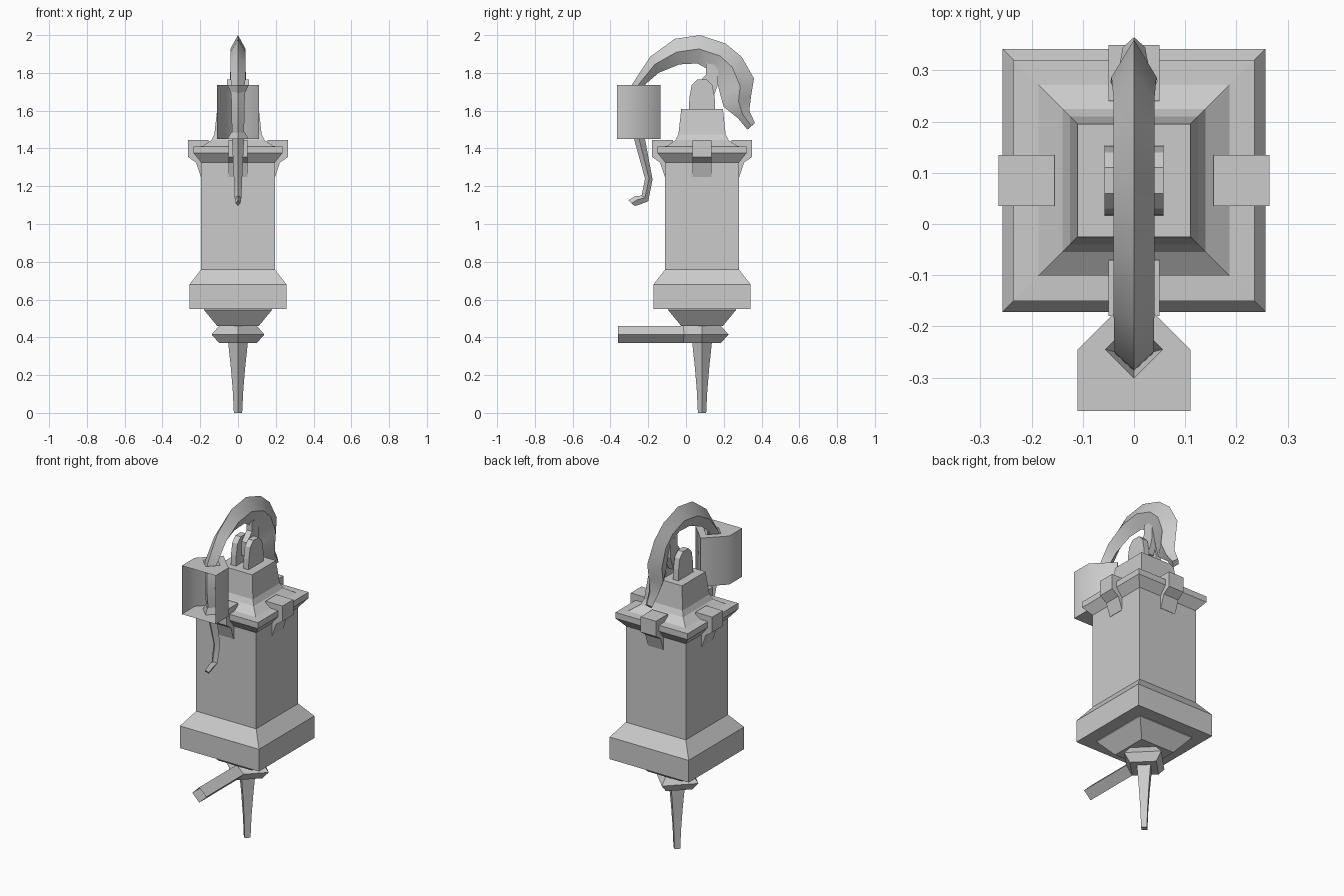
import bpy, bmesh, math
from mathutils import Vector, Matrix

CY = 0.085  # body axis in y


def finish(name, bm, smooth=None, recalc=True):
    if recalc:
        bmesh.ops.recalc_face_normals(bm, faces=bm.faces)
    me = bpy.data.meshes.new(name)
    bm.to_mesh(me)
    bm.free()
    ob = bpy.data.objects.new(name, me)
    bpy.context.collection.objects.link(ob)
    if smooth:
        bpy.ops.object.select_all(action='DESELECT')
        ob.select_set(True)
        bpy.context.view_layer.objects.active = ob
        bpy.ops.object.shade_smooth_by_angle(angle=math.radians(smooth))
    return ob


def loft(name, rings, caps=(True, True), smooth=None):
    bm = bmesh.new()
    vr = [[bm.verts.new(p) for p in r] for r in rings]
    n = len(rings[0])
    for a, b in zip(vr, vr[1:]):
        for i in range(n):
            bm.faces.new((a[i], a[(i + 1) % n], b[(i + 1) % n], b[i]))
    if caps[0]:
        bm.faces.new(vr[0][::-1])
    if caps[1]:
        bm.faces.new(vr[-1])
    return finish(name, bm, smooth)


def square(h, z):
    return [(sx * h, CY + sy * h, z) for sx, sy in ((-1, -1), (1, -1), (1, 1), (-1, 1))]


def diamond(r, z, cy=CY):
    return [(0, cy - r, z), (r, cy, z), (0, cy + r, z), (-r, cy, z)]


def plate(name, profile, x0, x1):
    return loft(name, [[(x, y, z) for y, z in profile] for x in (x0, x1)])


# lantern body: underside, base, column, flared cap and concave roof
loft("body", [square(h, z) for h, z in (
    (0.11, 0.46), (0.18, 0.545), (0.18, 0.55), (0.257, 0.55), (0.257, 0.68), (0.195, 0.76),
    (0.195, 1.325), (0.235, 1.375), (0.235, 1.41), (0.187, 1.412),
    (0.14, 1.445), (0.125, 1.475), (0.11, 1.61))])

# four clips over the cap edge
clip = [(0.155, 1.40), (0.155, 1.445), (0.265, 1.445), (0.265, 1.355),
        (0.222, 1.325), (0.197, 1.25), (0.185, 1.25), (0.185, 1.40)]
for k, side in enumerate(("back", "left", "front", "right")):
    ob = plate("clip_" + side, clip, -0.05, 0.05)
    ob.data.transform(Matrix.Translation((0, CY, 0)) @ Matrix.Rotation(k * math.pi / 2, 4, 'Z'))

# hinge cheeks on the roof and the tongue between them
cheek = [(0.015, 1.60), (0.018, 1.67), (0.03, 1.735), (0.06, 1.765),
         (0.11, 1.765), (0.14, 1.735), (0.152, 1.67), (0.155, 1.60)]
plate("hinge_cheek_right", cheek, 0.024, 0.058)
plate("hinge_cheek_left", cheek, -0.058, -0.024)
plate("hinge_tongue", [(0.06, 1.66), (0.06, 1.74), (0.105, 1.79), (0.105, 1.85),
                       (0.17, 1.84), (0.17, 1.74), (0.14, 1.66)], -0.018, 0.018)

# hooked handle: outer ridge, shoulder, inner ridge (y, z) and half width
sections = [
    ((-0.305, 1.125), (-0.288, 1.11), (-0.272, 1.095), 0.013),
    ((-0.27, 1.148), (-0.257, 1.128), (-0.245, 1.103), 0.016),
    ((-0.235, 1.15), (-0.217, 1.14), (-0.20, 1.12), 0.018),
    ((-0.217, 1.24), (-0.196, 1.24), (-0.177, 1.235), 0.022),
    ((-0.275, 1.45), (-0.248, 1.45), (-0.217, 1.45), 0.032),
    ((-0.29, 1.60), (-0.26, 1.60), (-0.22, 1.60), 0.034),
    ((-0.285, 1.74), (-0.25, 1.74), (-0.215, 1.74), 0.038),
    ((-0.19, 1.885), (-0.165, 1.845), (-0.145, 1.80), 0.04),
    ((-0.06, 1.98), (-0.05, 1.91), (-0.035, 1.845), 0.04),
    ((0.075, 2.0), (0.07, 1.927), (0.06, 1.85), 0.04),
    ((0.21, 1.955), (0.18, 1.89), (0.105, 1.825), 0.04),
    ((0.295, 1.885), (0.245, 1.83), (0.165, 1.75), 0.04),
    ((0.36, 1.77), (0.287, 1.73), (0.185, 1.67), 0.044),
    ((0.345, 1.68), (0.278, 1.65), (0.20, 1.62), 0.046),
    ((0.335, 1.60), (0.30, 1.58), (0.275, 1.56), 0.03),
    ((0.365, 1.535), (0.345, 1.52), (0.325, 1.50), 0.022)]
loft("hook_handle", [[(0, *o), (w, *m), (0, *i), (-w, *m)] for o, m, i, w in sections], smooth=40)

# open-fronted grip sleeve with funnel holes top and bottom
bm = bmesh.new()
plan = [(-0.11, -0.365), (0.11, -0.365), (0.11, -0.245), (0, -0.135), (-0.11, -0.245)]
outer = []
for z, zi in ((1.45, 1.485), (1.735, 1.69)):
    o = [bm.verts.new((x, y, z)) for x, y in plan]
    h = [bm.verts.new(p) for p in diamond(0.056, z, -0.245)]
    f = [bm.verts.new(p) for p in diamond(0.036, zi, -0.25)]
    edges = [bm.edges.new((r[i], r[(i + 1) % len(r)])) for r in (o, h) for i in range(len(r))]
    bmesh.ops.triangle_fill(bm, edges=edges, use_beauty=True, normal=Vector((0, 0, 1)))
    for i in range(4):
        bm.faces.new((h[i], h[(i + 1) % 4], f[(i + 1) % 4], f[i]))
    outer.append(o)
for i in range(1, 5):
    j = (i + 1) % 5
    bm.faces.new((outer[0][i], outer[0][j], outer[1][j], outer[1][i]))
finish("grip_sleeve", bm, smooth=50)

# diamond collar under the body, its open-ended arm, and the spike
loft("collar", [diamond(r, z) for r, z in ((0.10, 0.37), (0.14, 0.415), (0.10, 0.46))], smooth=40)
loft("arm", [[(0, y, 0.37), (0.045, y, 0.415), (0, y, 0.46), (-0.045, y, 0.415)]
             for y in (-0.36, 0.06)], caps=(False, True))
loft("spike", [diamond(r, z) for r, z in (
    (0.022, 0), (0.028, 0.12), (0.038, 0.24), (0.053, 0.38))], smooth=40)
